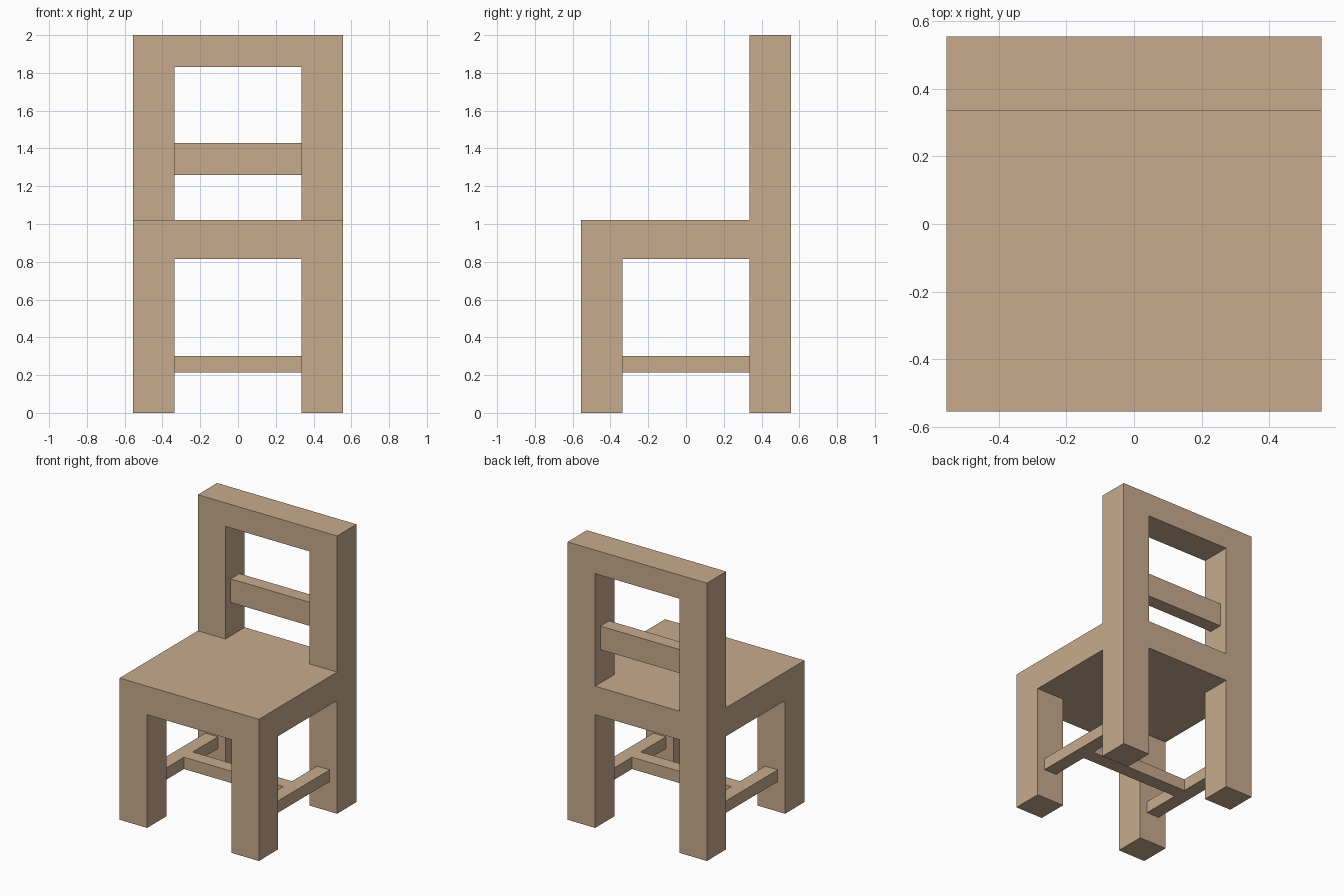
import bpy, bmesh

if "Cube" in bpy.data.objects:
    bpy.data.objects.remove(bpy.data.objects["Cube"])

wood = bpy.data.materials.new("light_wood")
wood.diffuse_color = (0.578, 0.407, 0.270, 1)
wood.use_nodes = True
wood.node_tree.nodes["Principled BSDF"].inputs["Base Color"].default_value = wood.diffuse_color


def add_object(name, bm):
    bmesh.ops.recalc_face_normals(bm, faces=bm.faces)
    mesh = bpy.data.meshes.new(name)
    bm.to_mesh(mesh)
    bm.free()
    mesh.materials.append(wood)
    obj = bpy.data.objects.new(name, mesh)
    bpy.context.collection.objects.link(obj)
    return obj


def bar(name, x, y, z):
    """Box spanning the given (low, high) ranges."""
    bm = bmesh.new()
    bmesh.ops.create_cube(bm, size=1)
    for v in bm.verts:
        v.co = [r[0] if c < 0 else r[1] for c, r in zip(v.co, (x, y, z))]
    return add_object(name, bm)


OUT, INN = 0.555, 0.335                 # outer edge and inner leg face
SEAT_BOTTOM, SEAT_TOP = 0.815, 1.02
RAIL_BOTTOM, TOP = 1.83, 2.0

# Chair frame: legs, seat, back posts and top rail as one welded block body
XY = (-OUT, -INN, INN, OUT)
Z = (0, SEAT_BOTTOM, SEAT_TOP, RAIL_BOTTOM, TOP)


def solid(i, j, k):
    if not (0 <= i <= 2 and 0 <= j <= 2 and 0 <= k <= 3):
        return False
    if k == 0:
        return i != 1 and j != 1        # four legs
    if k == 1:
        return True                     # seat slab
    if k == 2:
        return j == 2 and i != 1        # back posts
    return j == 2                       # top rail


bm = bmesh.new()
cells = [(i, j, k) for i in range(3) for j in range(3) for k in range(4)
         if solid(i, j, k)]
for cell in cells:
    for axis in range(3):
        for side in (0, 1):
            neighbour = list(cell)
            neighbour[axis] += 1 if side else -1
            if solid(*neighbour):
                continue                # no hidden faces between blocks
            quad = []
            for u, w in ((0, 0), (1, 0), (1, 1), (0, 1)):
                c = list(cell)
                c[axis] += side
                c[(axis + 1) % 3] += u
                c[(axis + 2) % 3] += w
                quad.append(bm.verts.new((XY[c[0]], XY[c[1]], Z[c[2]])))
            bm.faces.new(quad)
bmesh.ops.remove_doubles(bm, verts=bm.verts, dist=0.0001)
add_object("chair_frame", bm)

# Slat across the back opening
bar("back_slat", (-INN, INN), (0.395, 0.495), (1.26, 1.43))

# H-shaped stretcher between the legs
STRETCH_Z = (0.215, 0.30)
for side, x in (("left", (-0.495, -0.395)), ("right", (0.395, 0.495))):
    bar(side + "_stretcher", x, (-INN, INN), STRETCH_Z)
bar("cross_stretcher", (-0.395, 0.395), (-0.05, 0.05), STRETCH_Z)
